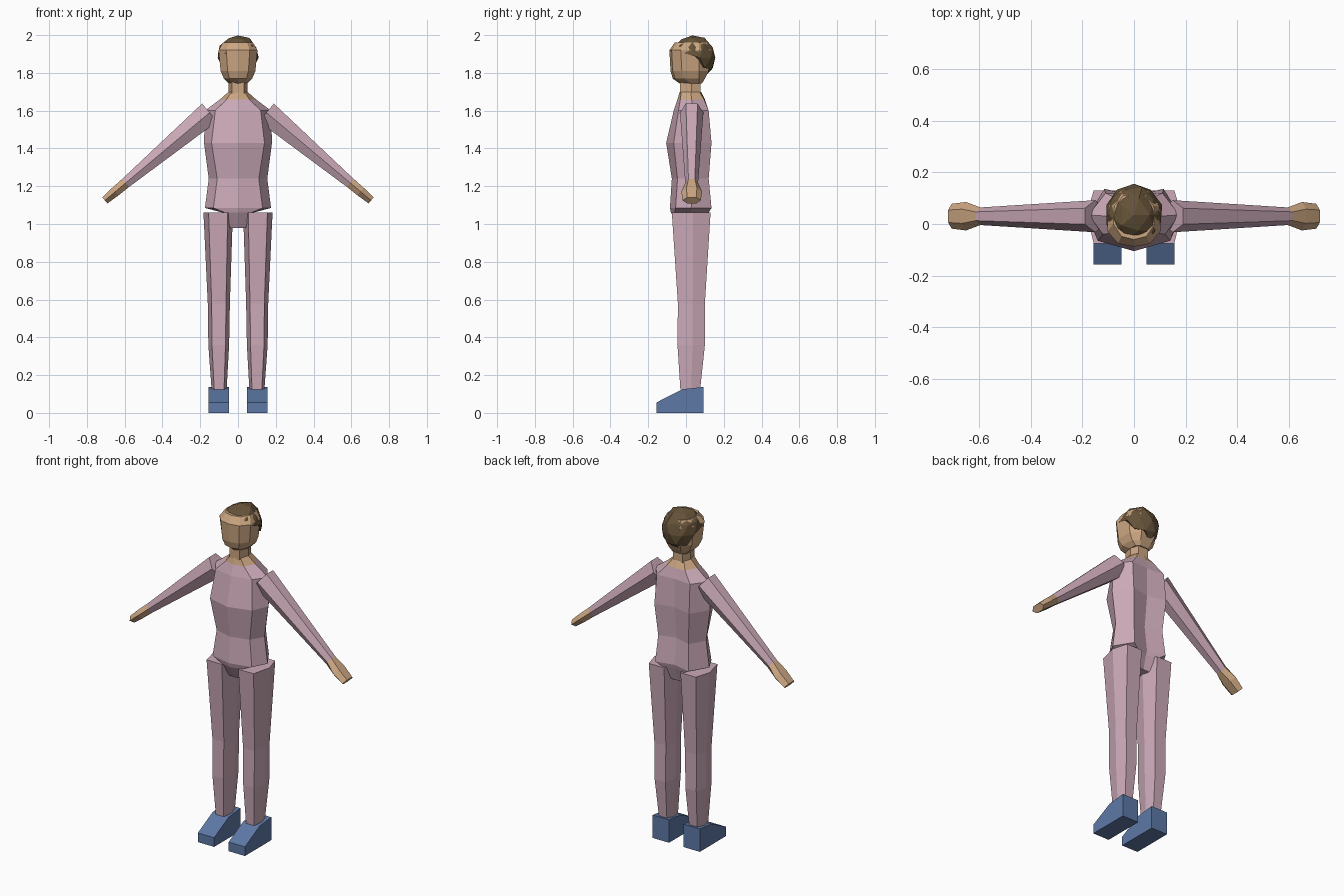
import bpy, bmesh, math, random
from mathutils import Vector

cube = bpy.data.objects.get("Cube")
if cube:
    bpy.data.objects.remove(cube)


def material(name, rgb):
    m = bpy.data.materials.new(name)
    m.use_nodes = True
    m.diffuse_color = (*rgb, 1)
    m.node_tree.nodes["Principled BSDF"].inputs["Base Color"].default_value = (*rgb, 1)
    return m


PINK = material("pink_cloth", (0.60, 0.40, 0.48))
SKIN = material("skin", (0.60, 0.38, 0.22))
BLUE = material("blue_shoe", (0.11, 0.19, 0.38))
HAIR = material("brown_hair", (0.13, 0.085, 0.04))


def finish(bm, name, mats, rule=None):
    bmesh.ops.recalc_face_normals(bm, faces=bm.faces)
    if rule:
        for f in bm.faces:
            f.material_index = rule(f.calc_center_median())
    me = bpy.data.meshes.new(name)
    bm.to_mesh(me)
    bm.free()
    for m in mats:
        me.materials.append(m)
    ob = bpy.data.objects.new(name, me)
    bpy.context.collection.objects.link(ob)
    return ob


def loft(name, rings, mats, rule=None):
    """Skin equal-sized rings of points and cap both ends."""
    bm = bmesh.new()
    loops = [[bm.verts.new(p) for p in r] for r in rings]
    n = len(loops[0])
    for a, b in zip(loops, loops[1:]):
        for i in range(n):
            j = (i + 1) % n
            bm.faces.new((a[i], a[j], b[j], b[i]))
    bm.faces.new(loops[0])
    bm.faces.new(loops[-1])
    return finish(bm, name, mats, rule)


def half_ring(z, pts):
    """Full ring from right-hand points, front centre to back centre."""
    return [(x, y, z) for x, y in pts] + [(-x, y, z) for x, y in pts[-2:0:-1]]


HEX = [(0.65, -1), (1, 0.1), (0.65, 1), (-0.65, 1), (-1, 0.1), (-0.65, -1)]


def box_hex(z, x0, x1, y0, y1):
    return [((x0 + x1) / 2 + u * (x1 - x0) / 2, (y0 + y1) / 2 + v * (y1 - y0) / 2, z) for u, v in HEX]


# Torso: half outlines per height, with a shallow spine groove
loft("torso", [
    half_ring(0.98, [(0, -0.03), (0.04, -0.025), (0.045, 0.03), (0.04, 0.08), (0, 0.08)]),
    half_ring(1.06, [(0, -0.08), (0.07, -0.06), (0.08, 0.03), (0.07, 0.12), (0, 0.10)]),
    half_ring(1.085, [(0, -0.085), (0.13, -0.055), (0.175, 0.03), (0.11, 0.135), (0, 0.11)]),
    half_ring(1.24, [(0, -0.075), (0.11, -0.045), (0.155, 0.03), (0.10, 0.12), (0, 0.09)]),
    half_ring(1.43, [(0, -0.105), (0.14, -0.065), (0.18, 0.03), (0.115, 0.135), (0, 0.11)]),
    half_ring(1.60, [(0, -0.065), (0.12, -0.04), (0.175, 0.035), (0.11, 0.12), (0, 0.11)]),
    half_ring(1.66, [(0, -0.045), (0.06, -0.03), (0.095, 0.03), (0.06, 0.095), (0, 0.10)]),
    half_ring(1.70, [(0, -0.033), (0.035, -0.025), (0.05, 0.025), (0.035, 0.07), (0, 0.08)]),
], [PINK, SKIN], lambda c: int(c.z > 1.665))

# Neck
loft("neck", [box_hex(z, -0.05, 0.05, -0.033, 0.078) for z in (1.69, 1.80)], [SKIN])

# Head
loft("head", [
    half_ring(z, [(0, yf), (w * 0.6, yf + 0.012), (w, yf + 0.06), (w * 0.95, 0.07), (w * 0.5, yb), (0, yb)])
    for z, w, yf, yb in [(1.745, 0.05, -0.035, 0.085), (1.77, 0.075, -0.07, 0.10), (1.81, 0.092, -0.082, 0.12),
                         (1.92, 0.103, -0.088, 0.13), (1.96, 0.08, -0.06, 0.11)]
], [SKIN])

# Hair: low-poly lump, raised over the forehead and hanging low at the back
random.seed(4)
bm = bmesh.new()
bmesh.ops.create_icosphere(bm, subdivisions=2, radius=1)
for v in bm.verts:
    k = 1 + random.uniform(-0.05, 0.04)
    x, y, z = v.co * k
    low = 1.905 if y < -0.1 else 1.775 + 0.13 * max(0, min(1, (0.45 - y) / 0.3))
    v.co = (x * 0.112, 0.034 + y * 0.124, min(1.998, max(1.88 + z * 0.12, low + random.uniform(-0.006, 0.006))))
finish(bm, "hair", [HAIR])

for side, s in (("left", 1), ("right", -1)):
    # Leg
    loft(side + "_leg", [box_hex(z, *sorted((s * a, s * b)), c, d) for z, a, b, c, d in [
        (0.125, 0.06, 0.14, -0.03, 0.075), (0.36, 0.047, 0.157, -0.045, 0.10),
        (0.58, 0.043, 0.16, -0.043, 0.10), (1.06, 0.027, 0.183, -0.075, 0.13)]], [PINK])

    # Arm and hand: hexagons square to the slanted arm axis
    start, end = Vector((0.15, 0.03, 1.59)), Vector((0.705, 0.03, 1.125))
    axis = (end - start).normalized()
    up = Vector((-axis.z, 0, axis.x))
    rings = []
    for t, wide, thick in [(0, 0.062, 0.062), (0.80, 0.034, 0.028), (0.90, 0.055, 0.026), (1, 0.048, 0.021)]:
        c = start.lerp(end, t)
        pts = [c + Vector((0, v * wide, 0)) + up * (u * thick) for v, u in
               [(-0.5, -1), (-1, 0), (-0.5, 1), (0.5, 1), (1, 0), (0.5, -1)]]
        rings.append([(s * p.x, p.y, p.z) for p in pts])
    loft(side + "_arm", rings, [PINK, SKIN], lambda c: int(c.z < 1.23))

    # Shoe: wedge profile across the foot
    shoe = [(-0.157, 0), (-0.157, 0.055), (-0.02, 0.125), (0.092, 0.137), (0.092, 0)]
    loft(side + "_shoe", [[(s * x, y, z) for y, z in shoe] for x in (0.048, 0.156)], [BLUE])
